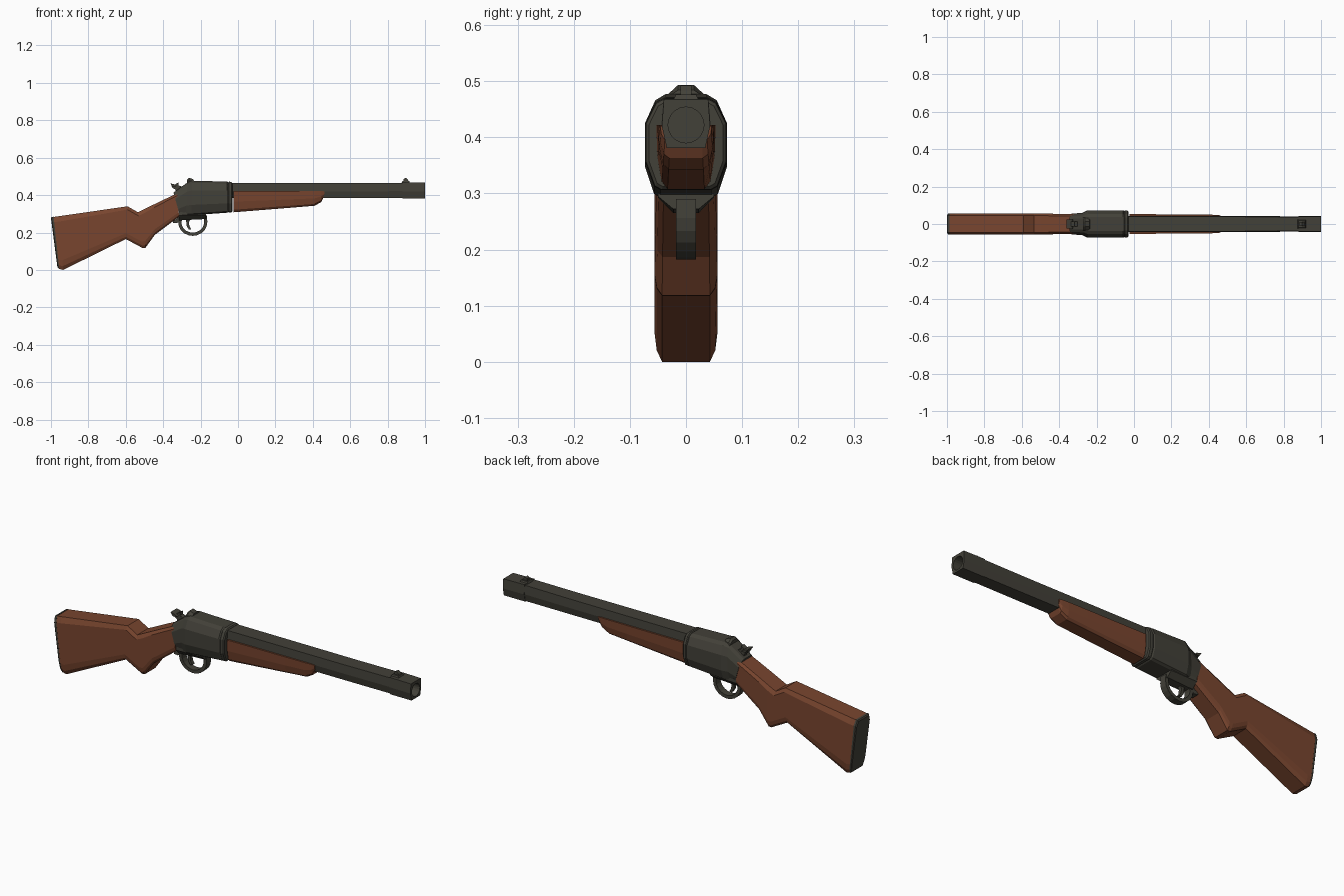
import bpy, bmesh, math
from mathutils import Vector


def material(name, rgb):
    m = bpy.data.materials.new(name)
    m.diffuse_color = (*rgb, 1)
    return m


WOOD = material("walnut", (0.19, 0.06, 0.028))
STEEL = material("dark_steel", (0.055, 0.052, 0.04))


def finish(name, bm, mat):
    bmesh.ops.recalc_face_normals(bm, faces=bm.faces)
    me = bpy.data.meshes.new(name)
    bm.to_mesh(me)
    bm.free()
    me.materials.append(mat)
    ob = bpy.data.objects.new(name, me)
    bpy.context.collection.objects.link(ob)
    return ob


def loft(name, stations, half, mat):
    """stations: (top x, top z, bottom x, bottom z, width); half: (y, height fraction) going up."""
    section = half + [(-y, t) for y, t in reversed(half)]
    bm = bmesh.new()
    rings = []
    for tx, tz, bx, bz, w in stations:
        top, bot = Vector((tx, 0, tz)), Vector((bx, 0, bz))
        rings.append([bm.verts.new(bot.lerp(top, t) + Vector((0, y * w, 0))) for y, t in section])
    n = len(section)
    for a, b in zip(rings, rings[1:]):
        for i in range(n):
            bm.faces.new((a[i], a[(i + 1) % n], b[(i + 1) % n], b[i]))
    bm.faces.new(rings[0])
    bm.faces.new(rings[-1])
    return finish(name, bm, mat)


def plate(name, profile, hw, mat=STEEL):
    """Extrude an x-z profile to both sides of the centre plane."""
    bm = bmesh.new()
    face = bm.faces.new([bm.verts.new((x, -hw, z)) for x, z in profile])
    ext = bmesh.ops.extrude_face_region(bm, geom=[face])
    bmesh.ops.translate(bm, vec=(0, 2 * hw, 0), verts=[v for v in ext["geom"] if isinstance(v, bmesh.types.BMVert)])
    return finish(name, bm, mat)


def band(name, path, thick, hw):
    """Flat strip that follows an open x-z path."""
    pts = [Vector(p) for p in path]
    inner = []
    for i, p in enumerate(pts):
        d = (pts[min(i + 1, len(pts) - 1)] - pts[max(i - 1, 0)]).normalized()
        inner.append(p + Vector((-d.y, d.x)) * thick)
    sides = [(o, q) for o, q in zip(pts, inner)]
    bm = bmesh.new()
    rings = [[bm.verts.new((p.x, y, p.y)) for p, y in ((o, -hw), (o, hw), (q, hw), (q, -hw))] for o, q in sides]
    for a, b in zip(rings, rings[1:]):
        for i in range(4):
            bm.faces.new((a[i], a[(i + 1) % 4], b[(i + 1) % 4], b[i]))
    bm.faces.new(rings[0])
    bm.faces.new(rings[-1])
    return finish(name, bm, STEEL)


# Butt stock with pistol grip, and the butt plate
stock_half = [(0.76, 0), (0.93, 0.07), (1, 0.18), (1, 0.9), (0.8, 1)]
loft("stock", [(-0.988, 0.283, -0.957, 0.006, 0.056),
               (-0.96, 0.287, -0.935, 0.0, 0.056),
               (-0.59, 0.34, -0.60, 0.165, 0.056),
               (-0.535, 0.308, -0.51, 0.117, 0.056),
               (-0.50, 0.325, -0.495, 0.118, 0.056),
               (-0.45, 0.35, -0.445, 0.187, 0.055),
               (-0.325, 0.41, -0.315, 0.285, 0.053)], stock_half, WOOD)
loft("butt_plate", [(-1.0, 0.277, -0.966, 0.018, 0.053),
                    (-0.996, 0.283, -0.962, 0.010, 0.0565),
                    (-0.986, 0.285, -0.955, 0.004, 0.0565)], stock_half, STEEL)

# Receiver: sloped tang, faceted body and front collar
body_half = [(0.62, 0), (0.78, 0.04), (1, 0.3), (1, 0.72), (0.75, 0.94), (0.5, 1)]
loft("receiver", [(-0.345, 0.413, -0.31, 0.288, 0.055),
                  (-0.27, 0.468, -0.28, 0.29, 0.060),
                  (-0.245, 0.477, -0.25, 0.292, 0.073),
                  (-0.058, 0.472, -0.058, 0.306, 0.073),
                  (-0.052, 0.468, -0.052, 0.31, 0.069)], body_half, STEEL)
loft("receiver_collar", [(-0.054, 0.466, -0.054, 0.312, 0.068),
                         (-0.048, 0.472, -0.048, 0.306, 0.072),
                         (-0.035, 0.47, -0.035, 0.307, 0.071),
                         (-0.03, 0.465, -0.03, 0.312, 0.066)], body_half, STEEL)
loft("lower_frame", [(-0.315, 0.31, -0.315, 0.265, 0.05),
                     (-0.17, 0.31, -0.17, 0.272, 0.05)],
     [(0.45, 0), (1, 0.6), (1, 1)], STEEL)

# Faceted barrel and the slightly heavier muzzle, bored out
barrel_half = [(0.8, 0), (1, 0.45), (0.92, 1)]
loft("barrel", [(-0.04, 0.464, -0.04, 0.384, 0.044),
                (0.64, 0.464, 0.64, 0.384, 0.042),
                (0.89, 0.466, 0.89, 0.384, 0.041)], barrel_half, STEEL)
muzzle = loft("muzzle", [(0.88, 0.469, 0.88, 0.381, 0.043),
                         (1.0, 0.467, 1.0, 0.381, 0.043)], barrel_half, STEEL)
bpy.ops.mesh.primitive_cylinder_add(vertices=20, radius=0.032, depth=0.16,
                                    location=(0.99, 0, 0.422), rotation=(0, math.pi / 2, 0))
bore = bpy.context.object
bore.name = "bore_cutter"
bore.hide_render = True
bore.hide_viewport = True
for part in (muzzle, bpy.data.objects["barrel"]):
    cut = part.modifiers.new("bore", "BOOLEAN")
    cut.object = bore
    cut.operation = "DIFFERENCE"
    cut.solver = "EXACT"

# Wooden forend tapering under the barrel
loft("forend", [(-0.025, 0.422, -0.025, 0.308, 0.053),
                (0.30, 0.422, 0.30, 0.334, 0.051),
                (0.41, 0.422, 0.41, 0.343, 0.050),
                (0.445, 0.422, 0.445, 0.363, 0.048),
                (0.463, 0.42, 0.46, 0.392, 0.046)],
     [(0.62, 0), (0.82, 0.12), (0.96, 0.5), (1, 1)], WOOD)

# Trigger guard loop, rear tang and trigger
arc = [(-0.242 + 0.078 * math.cos(a), 0.256 + 0.074 * math.sin(a))
       for a in (math.pi + math.pi * i / 10 for i in range(11))]
band("trigger_guard", [(-0.31, 0.285)] + arc + [(-0.166, 0.29)], 0.017, 0.018)
band("guard_tang", [(-0.348, 0.252), (-0.325, 0.25), (-0.30, 0.275)], 0.02, 0.018)
plate("trigger", [(-0.285, 0.285), (-0.25, 0.285), (-0.262, 0.255), (-0.26, 0.235),
                  (-0.25, 0.218), (-0.262, 0.215), (-0.275, 0.235), (-0.277, 0.26)], 0.009)

# Hammer with thumb spur
plate("hammer", [(-0.335, 0.40), (-0.29, 0.43), (-0.305, 0.447), (-0.318, 0.452),
                 (-0.318, 0.468), (-0.34, 0.455), (-0.36, 0.462), (-0.352, 0.44), (-0.335, 0.43)], 0.013)
plate("hammer_spur", [(-0.362, 0.463), (-0.35, 0.445), (-0.325, 0.448), (-0.335, 0.456)], 0.025)

# Rear and front sights
loft("rear_sight", [(-0.272, 0.483, -0.272, 0.46, 0.036),
                    (-0.262, 0.493, -0.262, 0.46, 0.036),
                    (-0.238, 0.484, -0.232, 0.46, 0.036)], [(1, 0), (0.9, 0.5), (0.4, 1)], STEEL)
loft("front_sight_base", [(0.88, 0.476, 0.872, 0.46, 0.026),
                          (0.915, 0.476, 0.922, 0.46, 0.026)], [(1, 0), (0.7, 1)], STEEL)
plate("front_sight_blade", [(0.886, 0.47), (0.915, 0.47), (0.908, 0.483), (0.898, 0.492), (0.886, 0.487)], 0.01)
